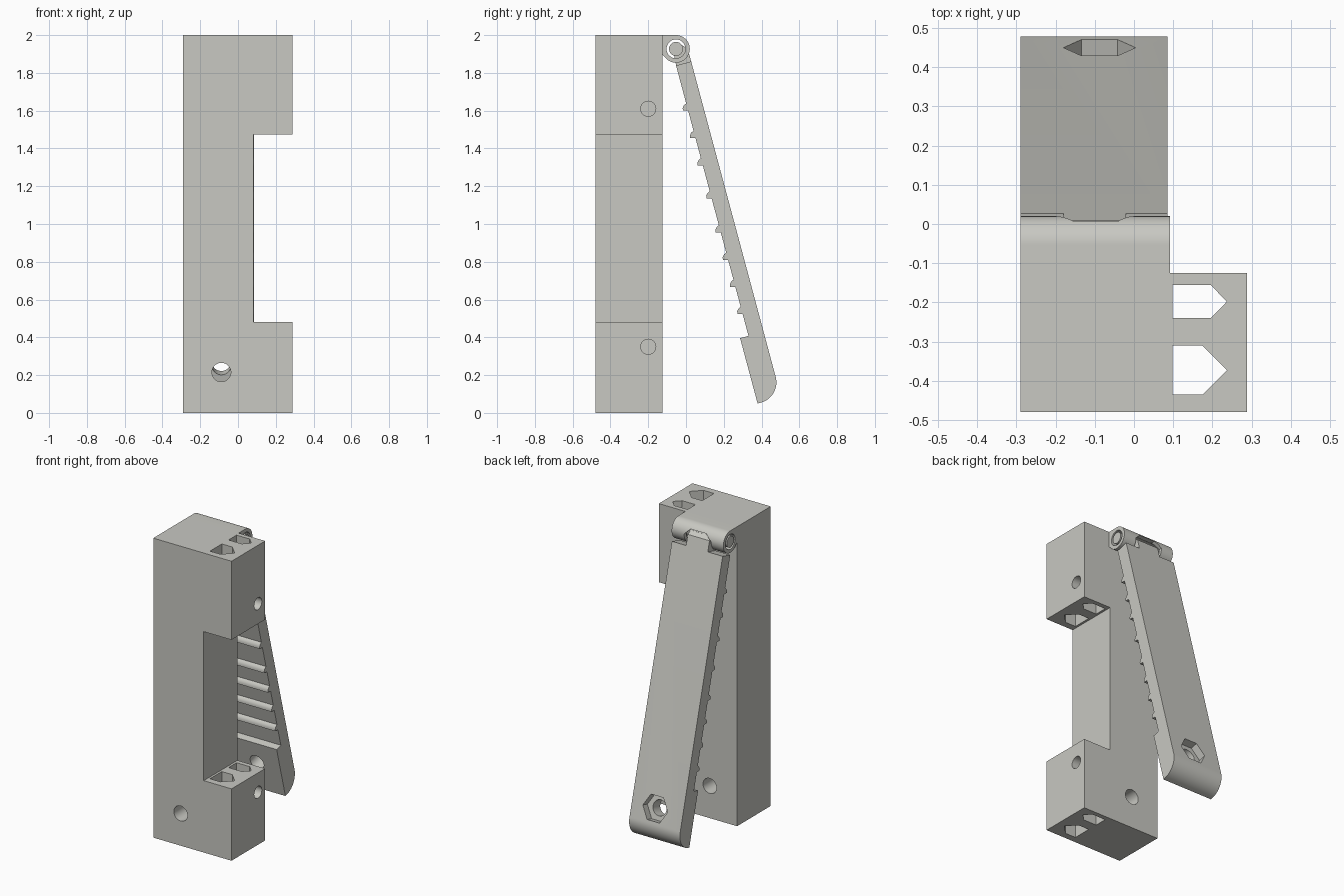
import bpy, bmesh, math
from mathutils import Vector

if "Cube" in bpy.data.objects:
    bpy.data.objects.remove(bpy.data.objects["Cube"])

grey = bpy.data.materials.new("warm grey plastic")
grey.diffuse_color = (0.58, 0.58, 0.54, 1)
grey.use_nodes = True
grey.node_tree.nodes["Principled BSDF"].inputs["Base Color"].default_value = grey.diffuse_color

TILT = math.radians(15)
DOWN = Vector((0, math.sin(TILT), -math.cos(TILT)))    # along the lever
OUT = Vector((0, -math.cos(TILT), -math.sin(TILT)))    # lever face towards body
X, Y, Z = Vector((1, 0, 0)), Vector((0, 1, 0)), Vector((0, 0, 1))
LEFT, LEVER_R, HINGE_R = -0.29, 0.085, 0.092


def prism(name, outline, u, v, w, w0, w1):
    """Extrude a 2D outline in the u/v plane from w0 to w1 along w."""
    bm = bmesh.new()
    a = [bm.verts.new(u * p + v * q + w * w0) for p, q in outline]
    b = [bm.verts.new(u * p + v * q + w * w1) for p, q in outline]
    bm.faces.new(a)
    bm.faces.new(b)
    for i in range(len(a)):
        j = (i + 1) % len(a)
        bm.faces.new((a[i], a[j], b[j], b[i]))
    bmesh.ops.recalc_face_normals(bm, faces=bm.faces)
    me = bpy.data.meshes.new(name)
    bm.to_mesh(me)
    bm.free()
    ob = bpy.data.objects.new(name, me)
    bpy.context.collection.objects.link(ob)
    me.materials.append(grey)
    return ob


def ring(cu, cv, r, n=48, start=0.0, sweep=2 * math.pi):
    return [(cu + r * math.cos(start + sweep * i / n),
             cv + r * math.sin(start + sweep * i / n)) for i in range(n)]


def combine(ob, others, op='DIFFERENCE'):
    """Apply exact booleans and remove the helper objects."""
    for other in others:
        m = ob.modifiers.new("bool", 'BOOLEAN')
        m.operation, m.solver, m.object = op, 'EXACT', other
        bpy.context.view_layer.update()
        dg = bpy.context.evaluated_depsgraph_get()
        me = bpy.data.meshes.new_from_object(ob.evaluated_get(dg))
        ob.modifiers.clear()
        ob.data = me
        bpy.data.objects.remove(other)


def smooth(ob):
    bpy.ops.object.select_all(action='DESELECT')
    ob.select_set(True)
    bpy.context.view_layer.objects.active = ob
    bpy.ops.object.shade_smooth_by_angle(angle=math.radians(30))


# Body: C-shaped block
body = prism("body", [(LEFT, 0), (0.288, 0), (0.288, 0.48), (0.083, 0.48),
                      (0.083, 1.475), (0.288, 1.475), (0.288, 2), (LEFT, 2)],
             X, Z, Y, -0.48, -0.125)


def pocket(yc, half, shoulder):
    return prism("pocket_cutter", [(0.098, yc - half), (shoulder, yc - half),
                                   (0.237, yc), (shoulder, yc + half),
                                   (0.098, yc + half)], X, Y, Z, -0.1, 2.1)


# Pointed slots, side screw holes and the long front hole
cutters = [pocket(-0.198, 0.042, 0.196), pocket(-0.373, 0.0625, 0.175)]
cutters += [prism("side_hole_cutter", ring(-0.2, z, 0.04), Y, Z, X, 0.15, 0.4)
            for z in (0.35, 1.61)]
cutters.append(prism("front_hole_cutter", ring(-0.088, 0.215, 0.05), X, Z, Y, -0.6, 0))
combine(body, cutters)
smooth(body)

# Hinge barrel: rounded housing fixed to the body, with a bore and middle window
HY, HZ, HR = -0.053, 1.927, 0.073
barrel_outline = ring(HY, HZ, HR, 40, -math.pi * 0.75, math.pi * 1.25)
barrel_outline += [(HY, HZ + HR), (-0.125, 2.0), (-0.125, HZ - 0.03)]
barrel = prism("hinge_barrel", barrel_outline, Y, Z, X, LEFT, HINGE_R)
bore = prism("bore_cutter", ring(HY, HZ, 0.05), Y, Z, X, -0.4, 0.2)
window = prism("window_cutter", [(-0.2, 1.8), (0.0, 1.8), (0.0, 1.93), (-0.04, 1.968),
                                 (-0.155, 1.968), (-0.2, 1.93)], X, Z, Y, -0.1, 0.1)
combine(barrel, [bore, window])
smooth(barrel)

# Hinge pin
pin = prism("hinge_pin", ring(HY, HZ, 0.037, 40), Y, Z, X, LEFT, HINGE_R)
smooth(pin)

# Lever: (out, down) profile with a thick foot and a rounded lower back edge
BACK, FACE, FOOT = -0.508, -0.425, -0.379
profile = [(BACK, -1.79), (FACE, -1.79), (FACE, -0.308), (FOOT, -0.308), (FOOT, 0.05)]
profile += ring(BACK + 0.111, -0.061, 0.111, 16, math.pi / 2, math.pi / 2)
profile.append((BACK, -0.061))
lever = prism("lever", profile, OUT, DOWN, X, LEFT, LEVER_R)
hole = prism("lever_hole_cutter", ring(-0.088, -0.157, 0.05), X, DOWN, OUT, -0.6, -0.3)
nut = prism("nut_cutter", ring(-0.088, -0.157, 0.092, 6), X, DOWN, OUT, -0.6, BACK + 0.05)
combine(lever, [hole, nut])
smooth(lever)

# Tongue joining the lever to the pin
tongue = prism("lever_tongue", [(BACK, -1.78), (FACE, -1.78), (-0.43, -1.86),
                                (-0.44, -1.885), (-0.485, -1.885), (BACK, -1.86)],
               OUT, DOWN, X, -0.18, -0.02)

# Grip ribs across the inner face of the lever
for z in (1.61, 1.465, 1.32, 1.145, 0.965, 0.82, 0.677, 0.533):
    tip_y = (0.398 - 0.259 * z) / 0.966        # point on the rib crest line
    d = Vector((0, tip_y, z)).dot(DOWN)
    rib = prism("grip_rib", [(FACE - 0.01, d - 0.022), (FACE, d - 0.022),
                             (FACE + 0.014, d - 0.016), (FACE + 0.024, d - 0.004),
                             (FACE + 0.027, d + 0.01), (FACE, d + 0.018),
                             (FACE - 0.01, d + 0.018)],
                OUT, DOWN, X, LEFT, LEVER_R)
    smooth(rib)
